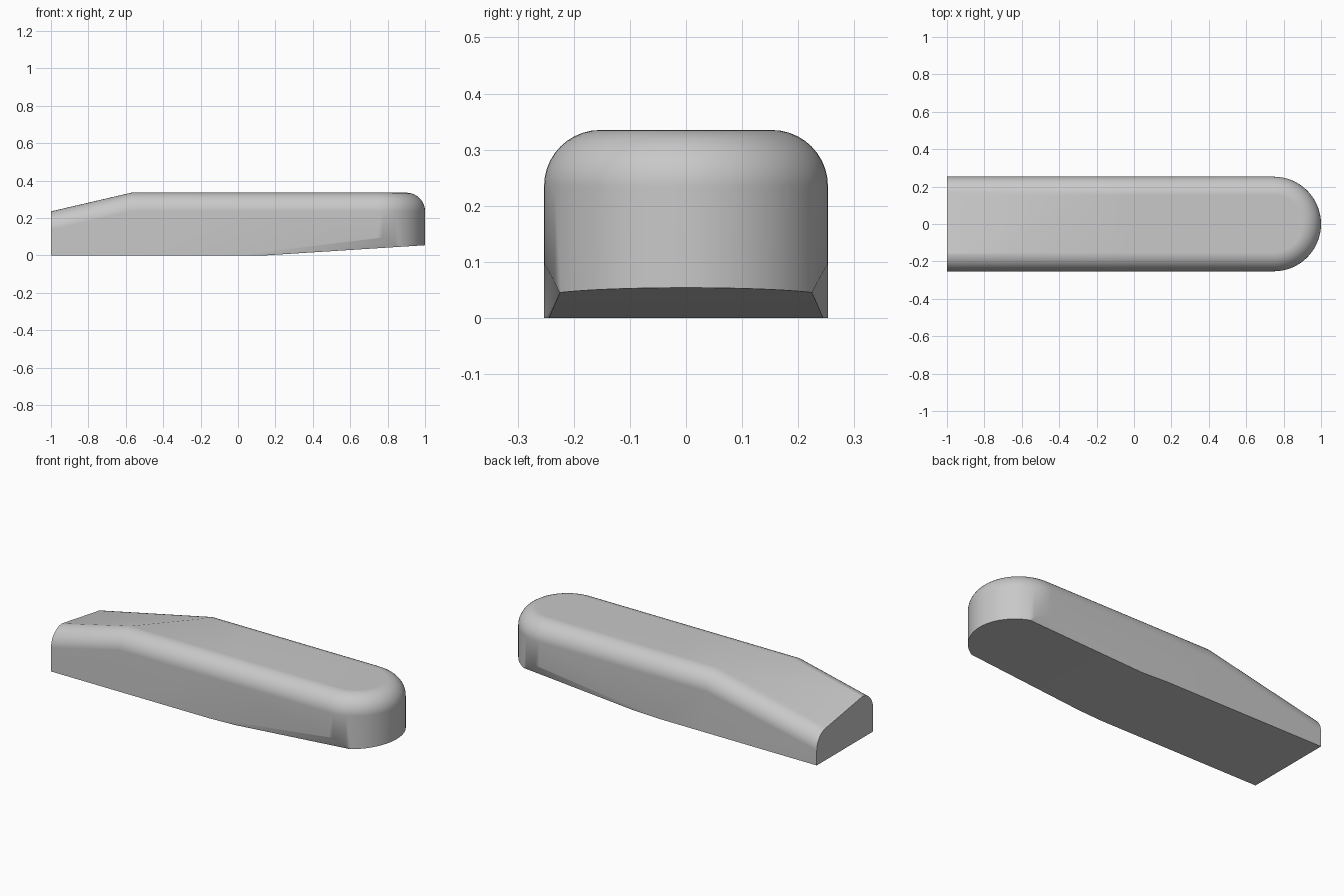
import bpy, bmesh, math
from mathutils import Vector

cube = bpy.data.objects.get("Cube")
if cube:
    bpy.data.objects.remove(cube)

HALF, RADIUS, HEIGHT = 0.253, 0.1, 0.335
CENTRE = 1 - HALF            # centre of the round nose
ARC, ROUND = 32, 10          # segments of the nose and of the top rounding
KINK = {-1: -0.57, 1: -0.3}  # where the tail slope starts on each side
DROP = {-1: 0.1, 1: 0.15}    # how far the tail falls on each side


def outline(inset, z, sloped):
    """Stadium outline, square at the tail, from the front side round to the back."""
    r = HALF - inset
    side = {s: [(-1, s * r, z - DROP[s] * sloped), (KINK[s], s * r, z), (0, s * r, z)]
            for s in (-1, 1)}
    arc = []
    for i in range(ARC + 1):
        a = math.pi * (i / ARC - 0.5)
        arc.append((CENTRE + r * math.cos(a), r * math.sin(a), z))
    return side[-1] + arc + side[1][::-1]


def cut(bm, point, normal):
    """Remove everything on the normal's side and close the hole."""
    geom = bm.verts[:] + bm.edges[:] + bm.faces[:]
    bmesh.ops.bisect_plane(bm, geom=geom, dist=1e-5, plane_co=point,
                           plane_no=normal, clear_outer=True)
    open_edges = [e for e in bm.edges if e.is_boundary]
    bmesh.ops.holes_fill(bm, edges=open_edges, sides=0)


# Body: straight walls, then a quarter-round shoulder
bm = bmesh.new()
levels = [(0, 0, 0)]
for i in range(ROUND + 1):
    a = math.pi / 2 * i / ROUND
    levels.append((RADIUS * (1 - math.cos(a)), HEIGHT - RADIUS * (1 - math.sin(a)), 1))
rings = [[bm.verts.new(p) for p in outline(*level)] for level in levels]
for low, high in zip(rings, rings[1:]):
    for i in range(len(low) - 1):
        bm.faces.new((low[i], low[i + 1], high[i + 1], high[i]))

# Underside, tail end, sloped tail top and flat top
top = rings[-1]
bm.faces.new(rings[0][::-1])
bm.faces.new([r[0] for r in rings] + [r[-1] for r in rings[::-1]])
bm.faces.new((top[0], top[1], top[-2], top[-1]))
bm.faces.new(top[1:-1])
bmesh.ops.recalc_face_normals(bm, faces=bm.faces[:])

# Rising underside of the nose
cut(bm, Vector((0.15, 0, 0)), Vector((0.054, 0, -0.85)))

# Tapering chamfers along the lower nose edges
for s in (-1, 1):
    start = Vector((0.0, s * HALF, 0.0))
    upper = Vector((0.8, s * HALF, 0.1))
    lower = Vector((0.863, s * 0.225, 0.046))
    normal = (upper - start).cross(lower - start) * s
    cut(bm, start, normal)
bmesh.ops.recalc_face_normals(bm, faces=bm.faces[:])

mesh = bpy.data.meshes.new("body")
bm.to_mesh(mesh)
bm.free()
body = bpy.data.objects.new("body", mesh)
bpy.context.collection.objects.link(body)

# Plain grey
grey = bpy.data.materials.new("plain grey")
grey.use_nodes = True
colour = (0.58, 0.58, 0.58, 1)
grey.diffuse_color = colour
grey.node_tree.nodes["Principled BSDF"].inputs["Base Color"].default_value = colour
mesh.materials.append(grey)

# Smooth rounding with crisp edges
bpy.ops.object.select_all(action="DESELECT")
body.select_set(True)
bpy.context.view_layer.objects.active = body
bpy.ops.object.shade_smooth_by_angle(angle=math.radians(30))
weighted = body.modifiers.new("flat panels", "WEIGHTED_NORMAL")
weighted.keep_sharp = True
